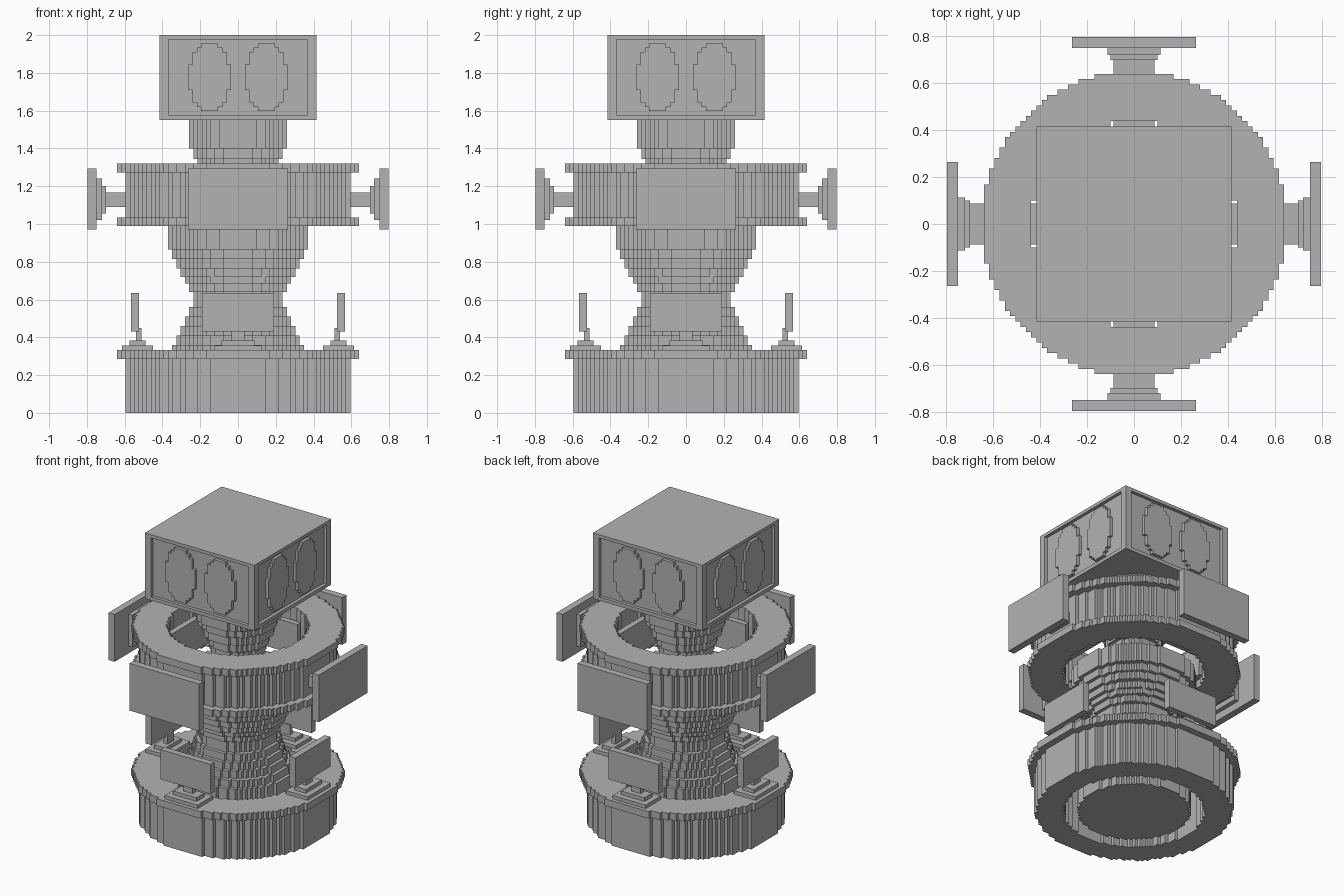
import bpy
import bmesh
import math
from mathutils import Matrix, Vector

old = bpy.data.objects.get("Cube")
if old:
    bpy.data.objects.remove(old, do_unlink=True)

V = 2 / 89  # size of one block

grey = bpy.data.materials.new("plain grey")
grey.use_nodes = True
COLOUR = (0.45, 0.45, 0.45, 1)
grey.diffuse_color = COLOUR
grey.node_tree.nodes["Principled BSDF"].inputs["Base Color"].default_value = COLOUR


def finish(bm, name, matrix=Matrix()):
    bmesh.ops.transform(bm, matrix=matrix, verts=bm.verts)
    bmesh.ops.recalc_face_normals(bm, faces=bm.faces)
    mesh = bpy.data.meshes.new(name)
    bm.to_mesh(mesh)
    bm.free()
    mesh.materials.append(grey)
    obj = bpy.data.objects.new(name, mesh)
    bpy.context.collection.objects.link(obj)
    return obj


def stepped(name, inside, reach, z0, z1, shift=0.0, matrix=Matrix()):
    """Extrude every grid cell whose centre passes the inside test."""
    bm = bmesh.new()
    corners = {}

    def corner(i, j):
        if (i, j) not in corners:
            corners[i, j] = bm.verts.new(((i - 0.5 + shift) * V, (j - 0.5 + shift) * V, z0))
        return corners[i, j]

    n = int(reach / V) + 2
    for i in range(-n, n + 1):
        for j in range(-n, n + 1):
            if inside((i + shift) * V, (j + shift) * V):
                bm.faces.new([corner(i, j), corner(i + 1, j),
                              corner(i + 1, j + 1), corner(i, j + 1)])
    up = bmesh.ops.extrude_face_region(bm, geom=bm.faces[:], use_keep_orig=True)
    bmesh.ops.translate(bm, vec=(0, 0, z1 - z0),
                        verts=[g for g in up["geom"] if isinstance(g, bmesh.types.BMVert)])
    bmesh.ops.recalc_face_normals(bm, faces=bm.faces)
    bmesh.ops.dissolve_limit(bm, angle_limit=0.01, verts=bm.verts, edges=bm.edges)
    bmesh.ops.triangulate(bm, faces=[f for f in bm.faces if len(f.verts) > 4])
    return finish(bm, name, matrix)


def disc(name, r, z0, z1, hole=-1.0):
    return stepped(name, lambda x, y: hole < math.hypot(x, y) <= r, r, z0, z1)


def box(name, x, y, z, turn=0):
    bm = bmesh.new()
    bmesh.ops.create_cube(bm, size=1)
    lo, hi = Vector((x[0], y[0], z[0])), Vector((x[1], y[1], z[1]))
    place = Matrix.Translation((lo + hi) / 2) @ Matrix.Diagonal((*(hi - lo), 1))
    return finish(bm, name, Matrix.Rotation(turn, 4, "Z") @ place)


def four_boxes(name, half, near, far, z0, z1):
    """A box on each of the four sides, between two distances from the axis."""
    for k in range(4):
        box(f"{name}_{k + 1}", (-half, half), (-far, -near), (z0, z1), k * math.pi / 2)


# Base ring and its rim
HOLE = 0.438
disc("base_ring", 0.605, 0, 0.285, HOLE)
disc("base_rim", 0.65, 0.285, 0.333, HOLE)

# Waisted body: radius and top height of each tier
tiers = [(0.346, 0.36), (0.325, 0.41), (0.3, 0.46), (0.28, 0.51), (0.257, 0.56),
         (0.235, 0.64), (0.257, 0.685), (0.282, 0.72), (0.3, 0.765), (0.325, 0.815),
         (0.347, 0.865), (0.375, 0.99)]
bottom = 0
for k, (r, top) in enumerate(tiers):
    disc(f"body_tier_{k + 1}", r, bottom, top)
    bottom = top

# Neck flaring up towards the head
tiers = [(0.13, 1.08), (0.15, 1.16), (0.17, 1.22), (0.19, 1.28),
         (0.215, 1.345), (0.24, 1.4), (0.265, 1.55)]
for k, (r, top) in enumerate(tiers):
    disc(f"neck_tier_{k + 1}", r, bottom, top)
    bottom = top

# Upper hollow ring with two rims
disc("upper_rim_low", 0.65, 0.99, 1.035, HOLE)
disc("upper_ring", 0.605, 1.035, 1.272, HOLE)
disc("upper_rim_high", 0.65, 1.272, 1.32, HOLE)

# Large side panels, carried on arms through the upper ring
four_boxes("panel_inner", 0.2, 0.36, 0.4, 1.03, 1.24)
four_boxes("panel_arm", 0.088, 0.39, 0.73, 1.09, 1.168)
four_boxes("panel_collar_small", 0.1, 0.7, 0.73, 1.055, 1.2)
four_boxes("panel_collar", 0.113, 0.72, 0.755, 1.02, 1.24)
four_boxes("panel", 0.264, 0.75, 0.797, 0.97, 1.293)

# Small panels on stands around the base
four_boxes("stand_foot", 0.125, 0.45, 0.615, 0.33, 0.357)
four_boxes("stand_step", 0.088, 0.49, 0.575, 0.355, 0.382)
four_boxes("stand_post", 0.035, 0.51, 0.54, 0.38, 0.45)
four_boxes("small_panel", 0.19, 0.523, 0.567, 0.432, 0.635)

# Head: recessed core between two slabs and corner posts
H, CORE, POST = 0.415, 0.393, 0.367
LOW, HIGH = 1.574, 1.978
box("head_core", (-CORE, CORE), (-CORE, CORE), (1.56, 1.99))
box("head_bottom", (-H, H), (-H, H), (1.55, LOW))
box("head_top", (-H, H), (-H, H), (HIGH, 2))
for k in range(4):
    box(f"head_post_{k + 1}", (POST, H), (POST, H), (LOW, HIGH), k * math.pi / 2)

# Two raised oval eyes on every side of the head
for k in range(4):
    for side in (-1, 1):
        place = (Matrix.Rotation(k * math.pi / 2, 4, "Z")
                 @ Matrix.Translation((side * 0.15, 0, 1.777))
                 @ Matrix.Rotation(math.pi / 2, 4, "X"))
        stepped(f"eye_{k + 1}_{'left' if side > 0 else 'right'}",
                lambda x, y: (x / 0.112) ** 2 + (y / 0.18) ** 2 <= 1,
                0.18, CORE - 0.01, H - 0.001, 0.5, place)
